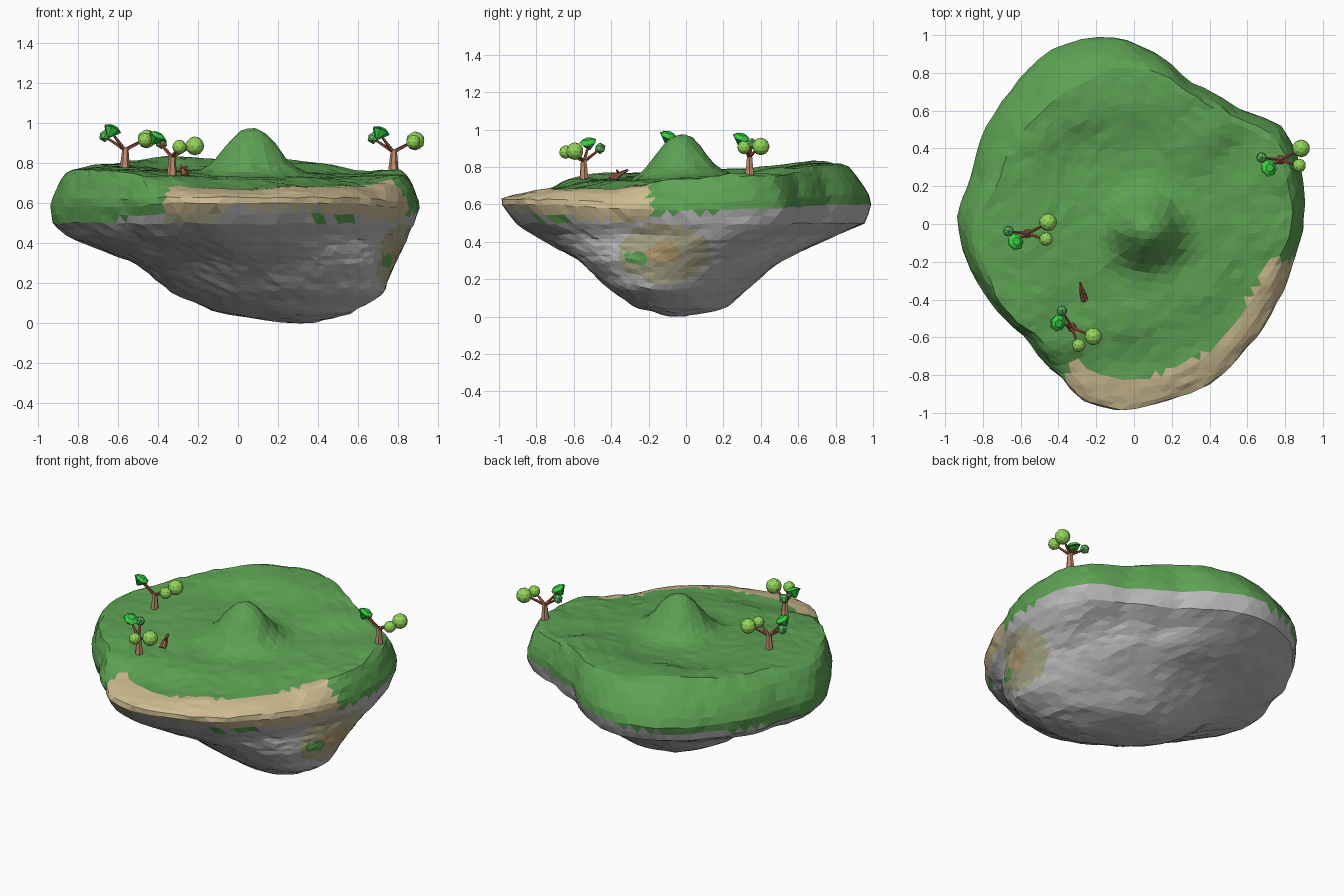
import bpy, bmesh, math, random
from mathutils import Vector, Matrix, noise

if "Cube" in bpy.data.objects:
    bpy.data.objects.remove(bpy.data.objects["Cube"])

random.seed(4)


def material(name, r, g, b):
    m = bpy.data.materials.new(name)
    lin = [((c / 255 + 0.055) / 1.055) ** 2.4 for c in (r, g, b)]
    m.diffuse_color = (*lin, 1)
    m.use_nodes = True
    m.node_tree.nodes["Principled BSDF"].inputs["Base Color"].default_value = m.diffuse_color
    return m


GRASS = material("grass green", 94, 162, 84)
SAND = material("beach sand", 206, 188, 146)
ROCK = material("rock grey", 188, 188, 188)
MOSSY = material("mossy rock", 172, 170, 138)
EARTH = material("dull earth", 180, 156, 112)
TRUNK = material("trunk brown", 196, 142, 112)
BRANCH = material("branch red brown", 156, 88, 68)
LIGHT_LEAF = material("light leaf", 146, 214, 88)
BRIGHT_LEAF = material("bright leaf", 56, 206, 66)
SOFT_LEAF = material("soft leaf", 92, 186, 96)

# ---- island: shape controls -------------------------------------------------
OUTLINE = [(-.2, 1), (-.09, .995), (.08, .93), (.29, .76), (.56, .61), (.80, .51),
           (.88, .34), (.91, .1), (.89, -.08), (.85, -.2), (.75, -.45), (.61, -.66),
           (.49, -.8), (.24, -.93), (-.08, -1), (-.29, -.94), (-.38, -.83),
           (-.57, -.61), (-.80, -.36), (-.91, -.14), (-.935, .05), (-.86, .26),
           (-.79, .5), (-.66, .71), (-.45, .92)]
# angle, scale of the top edge, height of the widest point, lower limit of grass or sand
RIM = [(-180, .92, .60, .50), (-150, .95, .60, .49), (-125, .94, .60, .53),
       (-112, .86, .62, .54), (-90, .85, .62, .575), (-65, .85, .62, .57), (-45, .86, .61, .53),
       (-20, .90, .59, .51), (-10, .92, .58, .55), (40, .92, .60, .58), (75, .92, .62, .59),
       (95, .86, .62, .59), (110, .80, .62, .57), (140, .80, .61, .53), (160, .84, .60, .51),
       (180, .92, .60, .50)]
# spot heights of the plateau
SPOTS = [(-.85, 0, .765), (-.6, 0, .785), (-.7, .3, .795), (-.55, .53, .81), (-.3, .66, .835),
         (0, .75, .82), (.4, .5, .80), (.2, .72, .82), (.55, .35, .74), (.8, .35, .77),
         (-.3, .3, .76), (.83, 0, .74), (.6, 0, .73), (.65, -.3, .70), (.68, -.42, .67),
         (.4, -.65, .68), (0, -.8, .665), (-.3, -.8, .67), (-.33, -.55, .74),
         (-.6, -.4, .77), (0, -.4, .73), (-.3, -.1, .76), (.3, 0, .75), (0, .3, .76),
         (.3, -.3, .73)]
# upper underside rings follow the outline: place, height, x min, x max, y min, y max
LEDGE = [(.52, .50, .93, .88, .91, .96), (.57, .43, .85, .845, .81, .79)]
# keel rings are slanted ovals: place, height, centre x y, radius x y, slant in degrees
KEEL = [(.69, .30, .13, -.05, .66, .56, 4), (.80, .15, .20, -.055, .53, .38, 10),
        (.89, .05, .22, -.035, .35, .25, 16)]


def lerp_table(table, a):
    for p, q in zip(table, table[1:]):
        if p[0] <= a <= q[0]:
            t = (a - p[0]) / max(q[0] - p[0], 1e-9)
            return [u + (v - u) * t for u, v in zip(p[1:], q[1:])]
    return table[-1][1:] if a > table[0][0] else table[0][1:]


polar = sorted((math.degrees(math.atan2(y, x)), math.hypot(x, y)) for x, y in OUTLINE)
polar = [(polar[-1][0] - 360, polar[-1][1])] + polar + [(polar[0][0] + 360, polar[0][1])]


def radius(a):
    return lerp_table(polar, a)[0]


def height(x, y):
    total = weight = 0
    for sx, sy, sz in SPOTS:
        w = 1 / (((x - sx) ** 2 + (y - sy) ** 2) + .008) ** 1.6
        total += w * sz
        weight += w
    d2 = (x - .07) ** 2 + (y + .03) ** 2
    return total / weight + .225 * math.exp(-(d2 / .027) ** 1.3)


def island_point(v):
    a = math.degrees(math.atan2(v.y, v.x))
    p = math.acos(max(-1, min(1, v.z))) / math.pi
    r, rad = radius(a), math.radians(a)
    ox, oy = r * math.cos(rad), r * math.sin(rad)
    edge, mid_z, _ = lerp_table(RIM, a)
    if p < .38:
        f = edge * p / .38
        return Vector((ox * f, oy * f, height(ox * f, oy * f)))
    top, s = height(ox * edge, oy * edge), edge * .45 + .55
    rings = [(.38, ox * edge, oy * edge, top),
             (.42, ox * s, oy * s, top * .6 + mid_z * .4), (.47, ox, oy, mid_z)]
    for k, z, x0, x1, y0, y1 in LEDGE:
        rings.append((k, ox * (x1 / .91 if ox > 0 else x0 / .935),
                      oy * (y1 if oy > 0 else y0), z))
    # the keel is cut back at the front left
    cut = 1 - .12 * max(0, math.cos(rad + math.radians(122))) ** 2
    for k, z, cx, cy, rx, ry, slant in KEEL:
        h = math.radians(slant / 2)
        rings.append((k, cx + cut * rx * math.cos(rad + h), cy + cut * ry * math.sin(rad - h), z))
    rings.append((1, .33, -.05, -.01))
    return Vector(lerp_table(rings, p))


bm = bmesh.new()
bmesh.ops.create_icosphere(bm, subdivisions=5, radius=1)
for v in bm.verts:
    under = v.co.normalized().z < -.05
    v.co = island_point(v.co.normalized())
    n = noise.noise_vector(v.co * 4.5)
    v.co += n * (.010 if under else .005)
    v.co += Vector([random.uniform(-.004, .004) for _ in range(3)])
    v.co.z = max(v.co.z, 0)
bmesh.ops.recalc_face_normals(bm, faces=bm.faces)


def is_tuft(c):
    """Grass tufts on the front rim and in the cove on the right."""
    front = c.y < -.5 and .505 < c.z < .555
    if front and (abs(c.x - .40) < .03 or abs(c.x - .53) < .045):
        return True
    return c.x > .55 and abs(c.y + .27) < .055 and abs(c.z - .31) < .032


# colour by height, direction and distance from the middle
for f in bm.faces:
    c = f.calc_center_median()
    a = math.degrees(math.atan2(c.y, c.x))
    frac = math.hypot(c.x, c.y) / radius(a)
    limit = lerp_table(RIM, a)[2] + .012 * noise.noise(c * 6)
    shore = -114 < a < -13
    cove = Vector((c.y + .12, (c.z - .34) * 1.5)).length if c.x > .6 else 9
    if is_tuft(c):
        idx = 0
    elif c.z > limit:
        idx = 1 if shore and frac > .825 else 0
    elif cove < .09:
        idx = 4
    elif cove < .24 or (-114 < a < -95 and c.z > limit - .05):
        idx = 3
    else:
        idx = 2
    f.material_index = idx


def finish(bm, name, mats):
    me = bpy.data.meshes.new(name)
    bm.to_mesh(me)
    bm.free()
    for m in mats:
        me.materials.append(m)
    ob = bpy.data.objects.new(name, me)
    bpy.context.collection.objects.link(ob)
    return ob


finish(bm, "island", [GRASS, SAND, ROCK, MOSSY, EARTH])


# ---- trees ------------------------------------------------------------------
def limb(bm, a, b, r0, r1, sides=6):
    a, b = Vector(a), Vector(b)
    d = b - a
    mat = Matrix.Translation((a + b) / 2) @ d.to_track_quat('Z', 'Y').to_matrix().to_4x4()
    bmesh.ops.create_cone(bm, cap_ends=True, segments=sides, radius1=r0, radius2=r1,
                          depth=d.length, matrix=mat)


def ball(bm, p, r, sub=2):
    bmesh.ops.create_icosphere(bm, subdivisions=sub, radius=r, matrix=Matrix.Translation(p))


def place(bm, name, mat, where):
    finish(bm, name, [mat]).matrix_world = where


def tree(n, x, y, z, turn):
    where = Matrix.Translation((x, y, z)) @ Matrix.Rotation(math.radians(turn), 4, 'Z')
    bm = bmesh.new()
    limb(bm, (0, 0, -.02), (.003, 0, .095), .027, .015)
    place(bm, f"tree_trunk_{n}", TRUNK, where)
    bm = bmesh.new()
    for tip in ((.10, .05, .138), (.09, -.03, .13), (-.06, -.04, .165), (-.09, .01, .145)):
        limb(bm, (0, 0, .085), tip, .010, .006, 5)
    place(bm, f"tree_branches_{n}", BRANCH, where)
    bm = bmesh.new()
    ball(bm, (.11, .06, .140), .047)
    ball(bm, (.10, -.03, .135), .036)
    place(bm, f"round_foliage_{n}", LIGHT_LEAF, where)
    # a wedge of leaves, flat above and pointed below
    bm = bmesh.new()
    limb(bm, (-.082, -.058, .150), (-.062, -.045, .190), .008, .046, 7)
    limb(bm, (-.062, -.045, .190), (-.056, -.042, .205), .046, .022, 7)
    place(bm, f"pointed_foliage_{n}", BRIGHT_LEAF, where)
    bm = bmesh.new()
    ball(bm, (-.10, .012, .155), .031, 1)
    place(bm, f"small_foliage_{n}", SOFT_LEAF, where)


tree(1, -.565, -.05, .78, 0)
tree(2, -.33, -.545, .745, -52)
tree(3, .775, .34, .77, 0)

# ---- dead leaning stump -----------------------------------------------------
bm = bmesh.new()
limb(bm, (-.262, -.40, .73), (-.275, -.355, .765), .022, .015)
limb(bm, (-.275, -.358, .76), (-.285, -.31, .785), .013, .006)
limb(bm, (-.275, -.358, .76), (-.255, -.37, .785), .010, .005, 5)
finish(bm, "dead_stump", [BRANCH])
